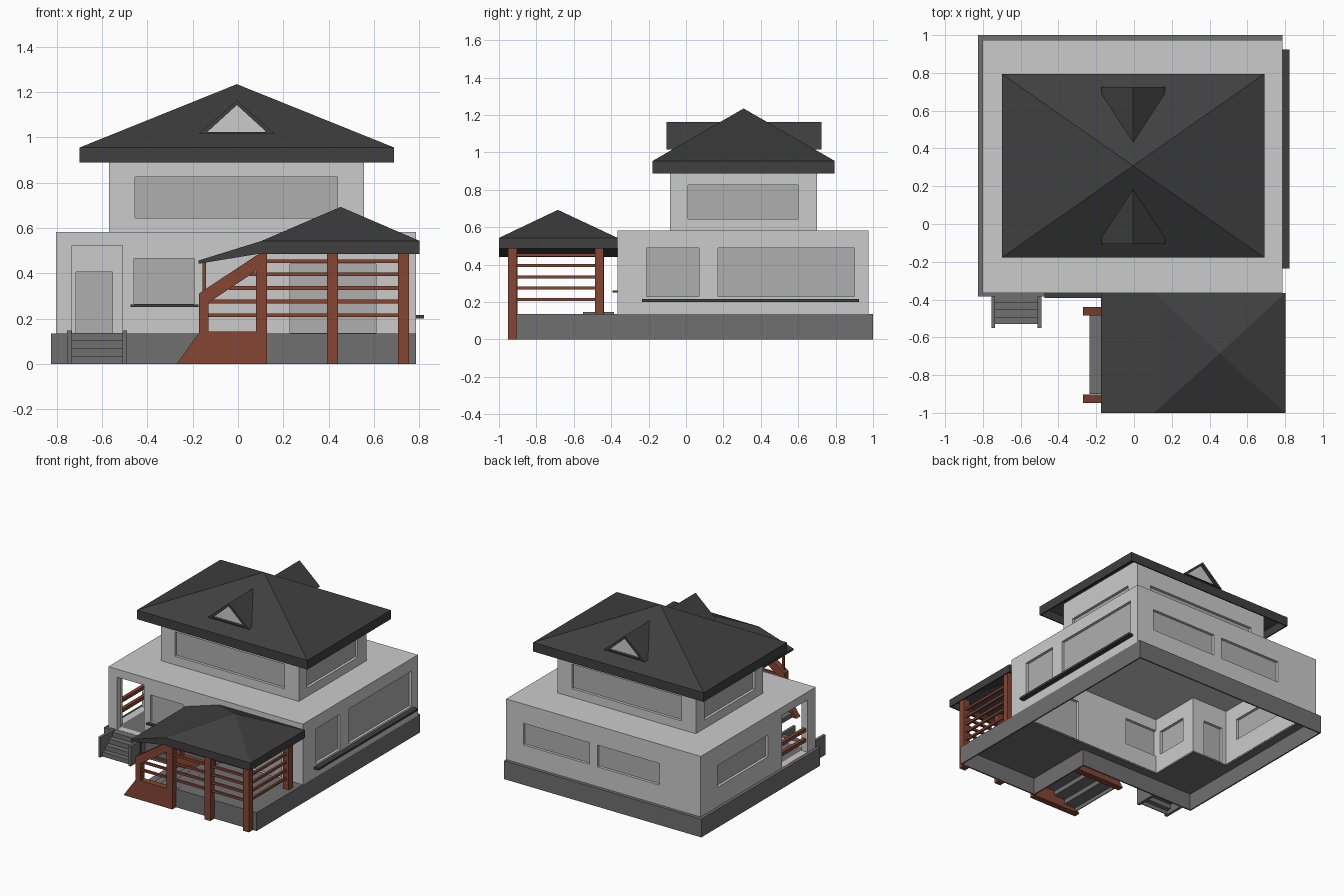
import bpy, bmesh

if "Cube" in bpy.data.objects:
    bpy.data.objects.remove(bpy.data.objects["Cube"])

def material(name, r, g, b):
    m = bpy.data.materials.new(name)
    m.diffuse_color = (r, g, b, 1)
    m.use_nodes = True
    m.node_tree.nodes["Principled BSDF"].inputs["Base Color"].default_value = m.diffuse_color
    return m

WALL = material("wall_grey", .56, .56, .56)
GLASS = material("pane_grey", .43, .43, .43)
BASE = material("base_grey", .16, .16, .16)
ROOF = material("roof_dark", .05, .05, .05)
WOOD = material("wood_red", .23, .06, .033)
T = .05  # wall thickness

def add(name, bm, mat):
    bmesh.ops.recalc_face_normals(bm, faces=bm.faces)
    me = bpy.data.meshes.new(name)
    bm.to_mesh(me)
    bm.free()
    me.materials.append(mat)
    ob = bpy.data.objects.new(name, me)
    bpy.context.collection.objects.link(ob)
    return ob

def box(name, x0, x1, y0, y1, z0, z1, mat):
    bm = bmesh.new()
    bmesh.ops.create_cube(bm, size=1)
    for v in bm.verts:
        v.co = ((x0 + x1) / 2 + v.co.x * (x1 - x0), (y0 + y1) / 2 + v.co.y * (y1 - y0),
                (z0 + z1) / 2 + v.co.z * (z1 - z0))
    return add(name, bm, mat)

def rect(a0, a1, b0, b1):
    return [(a0, b0), (a1, b0), (a1, b1), (a0, b1)]

def plate(name, plane, lo, hi, outline, holes, mat):
    """Flat outline with holes in plane xz, yz or xy, running lo..hi across it."""
    cu = bpy.data.curves.new(name, 'CURVE')
    cu.dimensions = '2D'
    cu.fill_mode = 'BOTH'
    cu.extrude = (hi - lo) / 2
    for pts in [outline] + holes:
        s = cu.splines.new('POLY')
        s.points.add(len(pts) - 1)
        for p, (a, b) in zip(s.points, pts):
            p.co = (a, b, 0, 1)
        s.use_cyclic_u = True
    tmp = bpy.data.objects.new(name + "_tmp", cu)
    bpy.context.collection.objects.link(tmp)
    dg = bpy.context.evaluated_depsgraph_get()
    me = bpy.data.meshes.new_from_object(tmp.evaluated_get(dg))
    bm = bmesh.new()
    bm.from_mesh(me)
    bpy.data.objects.remove(tmp)
    bpy.data.meshes.remove(me)
    bmesh.ops.remove_doubles(bm, verts=bm.verts, dist=1e-5)
    mid = (lo + hi) / 2
    for v in bm.verts:
        a, b, c = v.co
        v.co = {'xz': (a, mid + c, b), 'yz': (mid + c, a, b), 'xy': (a, b, mid + c)}[plane]
    for f in bm.faces:
        f.smooth = False
        f.material_index = 0
    return add(name, bm, mat)

def wall(name, plane, lo, outline, windows, openings=()):
    """Wall with glazed windows and open holes, each given as a0, a1, b0, b1."""
    plate(name, plane, lo, lo + T, rect(*outline), [rect(*w) for w in [*windows, *openings]], WALL)
    c = lo + T / 2
    for i, (a0, a1, b0, b1) in enumerate(windows):
        span = (a0, a1, c - .005, c + .005) if plane == 'xz' else (c - .005, c + .005, a0, a1)
        box(f"{name}_pane_{i}", *span, b0, b1, GLASS)

def hip_roof(name, x0, x1, y0, y1, z0, z1, apex):
    bm = bmesh.new()
    low, top = ([bm.verts.new((x, y, z)) for x, y in rect(x0, x1, y0, y1)] for z in (z0, z1))
    tip = bm.verts.new(apex)
    for i in range(4):
        j = (i + 1) % 4
        bm.faces.new((low[i], low[j], top[j], top[i]))
        bm.faces.new((top[i], top[j], tip))
    mod = add(name, bm, ROOF).modifiers.new("thickness", 'SOLIDIFY')
    mod.thickness = .012
    mod.offset = -1

def stairs(name, plane, lo, hi, edges, rise):
    """Thin folded stair; edges are the riser positions and the final end."""
    pts = []
    for i, e in enumerate(edges[:-1]):
        pts += [(e, i * rise), (e, (i + 1) * rise)]
    n = len(edges) - 1
    upper = []
    for i in range(n):
        upper += [(edges[i], i * rise), (edges[i], (i + 1) * rise)]
    upper.append((edges[n], n * rise))
    lower = [(a + .006, b - .006) for a, b in upper[1:]]
    lower[-1] = (edges[n], n * rise - .006)
    plate(name, plane, lo, hi, upper + lower[::-1] + [(edges[0] + .006, 0)], [], BASE)

# Hollow L-shaped base under house and terrace, with ledge and terrace floor
def ell(d):
    return [(-.825 + d, 1 - d), (-.825 + d, -.385 + d), (.128 + d, -.385 + d), (.128 + d, -.905 + d),
            (.785 - d, -.905 + d), (.785 - d, 1 - d)]

X0, X1, Y0, Y1, Z0, Z1 = -.803, .785, -.365, .975, .135, .582
plate("base_skirt", 'xy', 0, .135, ell(0), [ell(.01)], BASE)
plate("base_ledge", 'xy', .123, .133, rect(-.82, .78, -.38, .995),
      [rect(X0 + T, X1 - T, Y0 + T, Y1 - T)], BASE)
box("terrace_floor", .13, .783, -.903, -.32, .124, .1345, BASE)

# Ground floor walls
wall("lower_front_wall", 'xz', Y0, (X0, X1, Z0, Z1),
     [(-.46, -.195, .265, .465), (.23, .61, .137, .44)], [(-.733, -.51, .137, .523)])
wall("lower_back_wall", 'xz', Y1 - T, (X0, X1, Z0, Z1), [(.105, .645, .28, .44), (-.465, .04, .28, .44)])
wall("lower_right_wall", 'yz', X1 - T, (Y0 + T, Y1 - T, Z0, Z1), [(-.21, .07, .23, .49), (.17, .90, .23, .49)])
wall("lower_left_wall", 'yz', X0, (Y0 + T, Y1 - T, Z0, Z1), [(.19, .78, .28, .44)], [(-.27, .03, .137, .523)])
box("lower_roof_slab", X0 + T, X1 - T, Y0 + T, Y1 - T, .55, Z1, WALL)

# Recessed entry porch
wall("porch_side_wall", 'yz', -.51, (Y0 + T, .03, Z0, .55), [(-.27, -.03, .26, .44)])
wall("porch_door_wall", 'xz', .03, (X0 + T, -.46, Z0, .55), [(-.715, -.555, .137, .405)])
box("porch_floor", X0 + T, -.46, Y0 + T, .08, .123, .137, BASE)
for z in (.21, .285):
    box("porch_rail", -.79, -.765, -.27, .03, z, z + .025, WOOD)

# Upper floor walls
for name, y in (("upper_front_wall", -.086), ("upper_back_wall", .70 - T)):
    wall(name, 'xz', y, (-.57, .557, .58, .985), [(-.455, .44, .645, .825)])
for name, x in (("upper_left_wall", -.57), ("upper_right_wall", .557 - T)):
    wall(name, 'yz', x, (-.036, .65, .58, .985), [(.01, .60, .645, .825)])

# Main roof with front and back gable dormers
hip_roof("main_roof", -.70, .69, -.178, .795, .888, .955, (-.005, .308, 1.235))
for name, y0, y1, yp in (("front_dormer", -.105, .185, -.08), ("back_dormer", .435, .725, .70)):
    plate(name, 'xz', y0, y1, [(-.173, 1.015), (.163, 1.015), (-.005, 1.163)],
          [[(-.137, 1.023), (.127, 1.023), (-.005, 1.143)]], ROOF)
    plate(name + "_pane", 'xz', yp - .004, yp + .004,
          [(-.14, 1.02), (.13, 1.02), (-.005, 1.146)], [], WALL)

# Window ledges
box("right_ledge", .785, .822, -.235, .925, .20, .216, ROOF)
box("front_ledge", -.475, -.175, -.392, Y0, .251, .262, ROOF)

# Entry steps between low cheeks
stairs("entry_steps", 'yz', -.735, -.51, [-.53, -.495, -.455, -.415, -.385], .034)
for x in (-.755, -.51):
    box("entry_step_cheek", x, x + .02, -.55, -.385, 0, .147, BASE)

# Terrace stair, side panels and their roof struts
stairs("terrace_steps", 'xz', -.90, -.485, [-.235, -.144, -.053, .038, .13], .0337)
side = [(-.27, 0), (.128, 0), (.128, .488), (.095, .488), (-.173, .31), (-.173, .137)]
gap = [(-.13, .143), (.08, .143), (.08, .41), (-.13, .27)]
for name, y in (("front", -.948), ("back", -.485)):
    plate(name + "_stair_panel", 'xz', y, y + .046, side, [gap], WOOD)
    box(name + "_strut", -.156, -.142, y + .015, y + .03, .31, .45, WOOD)

# Terrace posts and rails
for x in (.393, .707):
    box("terrace_front_post", x, x + .048, -.952, -.905, 0, .53, WOOD)
box("terrace_back_post", .707, .755, -.487, -.44, .134, .53, WOOD)
for z, x in ((.215, -.15), (.275, -.13), (.335, -.04), (.395, .05), (.453, .10)):
    box("front_rail", x, .72, -.936, -.92, z - .008, z + .008, WOOD)
    box("right_rail", .722, .738, -.92, -.47, z - .008, z + .008, WOOD)

# Terrace hip roof with its lean-to over the stairs
hip_roof("terrace_roof", .105, .802, -1, -.365, .486, .543, (.453, -.685, .693))
plate("stair_canopy", 'xz', -1, -.365, [(-.175, .442), (.105, .488), (.105, .543), (-.175, .456)], [], ROOF)
